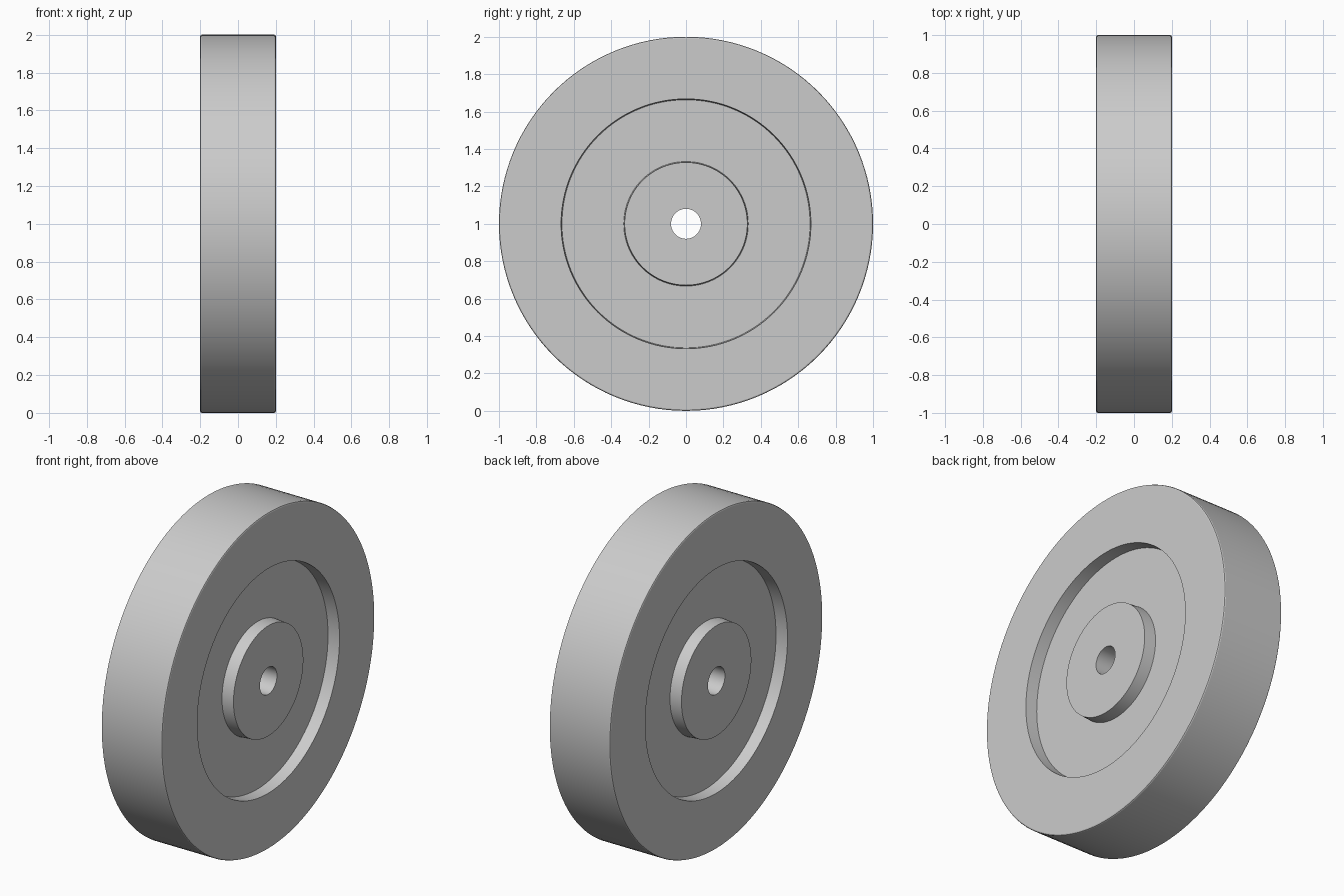
import bpy, bmesh, math
from mathutils import Vector

cube = bpy.data.objects.get("Cube")
if cube:
    bpy.data.objects.remove(cube, do_unlink=True)

SEGMENTS = 128
HALF_WIDTH = 0.2
FLOOR = 0.128      # half thickness of the recessed web
EDGE = 0.008       # small edge chamfer
DRAFT = 0.005      # slight slope of the recess walls
BORE, HUB, RIM, OUTER = 0.08, 0.333, 0.668, 1.0

# Plain grey material
grey = bpy.data.materials.new("grey")
grey.use_nodes = True
colour = (0.6, 0.6, 0.6, 1)
grey.diffuse_color = colour
grey.node_tree.nodes["Principled BSDF"].inputs["Base Color"].default_value = colour

# Half cross-section as (x, radius), from bore to tread
half = [
    (HALF_WIDTH, BORE),
    (HALF_WIDTH, HUB - DRAFT),
    (FLOOR, HUB),
    (FLOOR, RIM - DRAFT),
    (HALF_WIDTH, RIM),
    (HALF_WIDTH, OUTER - EDGE),
    (HALF_WIDTH - EDGE * 0.3, OUTER - EDGE * 0.3),
    (HALF_WIDTH - EDGE, OUTER),
]
profile = half + [(-x, r) for x, r in reversed(half)]

# Wheel disc: revolve the closed profile about the axle
bm = bmesh.new()
verts = [bm.verts.new((x, 0, r)) for x, r in profile]
edges = [bm.edges.new((verts[i - 1], verts[i])) for i in range(len(verts))]
bmesh.ops.spin(bm, geom=verts + edges, cent=Vector(), axis=Vector((1, 0, 0)),
               angle=math.tau, steps=SEGMENTS, use_merge=True)
bmesh.ops.remove_doubles(bm, verts=bm.verts[:], dist=0.0005)
bmesh.ops.recalc_face_normals(bm, faces=bm.faces[:])

mesh = bpy.data.meshes.new("wheel_disc")
bm.to_mesh(mesh)
bm.free()
mesh.materials.append(grey)
wheel = bpy.data.objects.new("wheel_disc", mesh)
wheel.location.z = OUTER
bpy.context.collection.objects.link(wheel)

# Smooth round surfaces, crisp edges
bpy.ops.object.select_all(action='DESELECT')
wheel.select_set(True)
bpy.context.view_layer.objects.active = wheel
bpy.ops.object.shade_smooth_by_angle(angle=math.radians(20))
